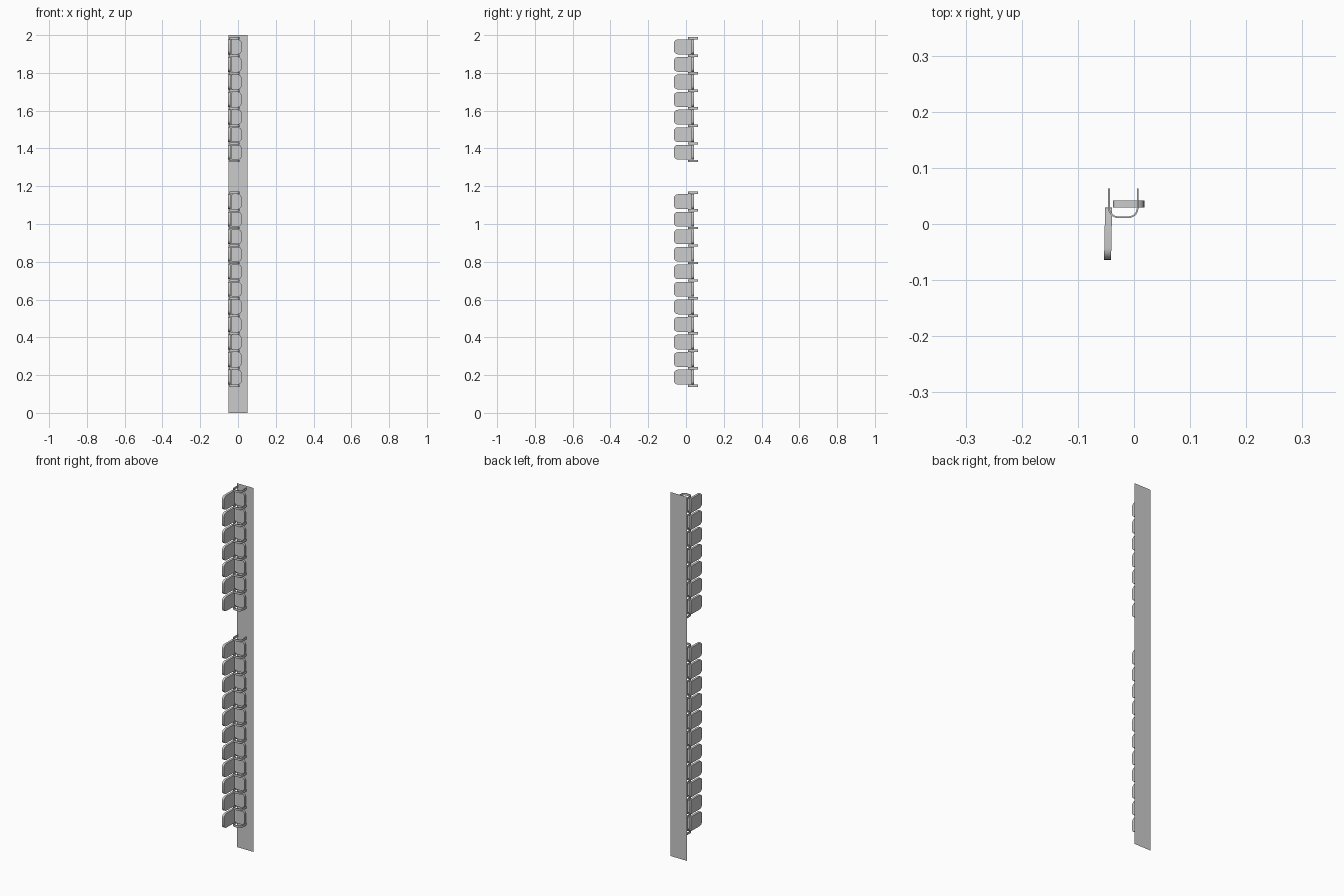
import bpy, bmesh
from math import sin, cos, pi, radians
from mathutils import Vector, Matrix

if "Cube" in bpy.data.objects:
    bpy.data.objects.remove(bpy.data.objects["Cube"])


def arc(cx, cy, r, a0, a1, n=5):
    return [(cx + r * cos(radians(a0 + (a1 - a0) * i / n)),
             cy + r * sin(radians(a0 + (a1 - a0) * i / n))) for i in range(n + 1)]


def extrude_profile(name, pts, to3d, offset):
    """Closed 2D outline -> solid plate, extruded by the offset vector."""
    bm = bmesh.new()
    face = bm.faces.new([bm.verts.new(to3d(u, v)) for u, v in pts])
    res = bmesh.ops.extrude_face_region(bm, geom=[face])
    moved = [g for g in res["geom"] if isinstance(g, bmesh.types.BMVert)]
    bmesh.ops.translate(bm, verts=moved, vec=Vector(offset))
    bmesh.ops.recalc_face_normals(bm, faces=bm.faces)
    me = bpy.data.meshes.new(name)
    bm.to_mesh(me)
    bm.free()
    return me


def place(name, mesh, z):
    ob = bpy.data.objects.new(name, mesh)
    ob.location.z = z
    bpy.context.collection.objects.link(ob)
    return ob


def rounded(u0, u1, h, r0, r1):
    """Upright rounded rectangle with separate radii for the two ends."""
    return (arc(u1 - r1, h - r1, r1, 90, 0) + arc(u1 - r1, -h + r1, r1, 0, -90)
            + arc(u0 + r0, -h + r0, r0, -90, -180) + arc(u0 + r0, h - r0, r0, 180, 90))


H = 0.039
# side finger: sticks out to the front, leaning slightly outward
side_mesh = extrude_profile("side_finger", rounded(-0.029, 0.064, H, 0.003, 0.021),
                            lambda u, v: (-0.0515 - 0.02 * (u + 0.029), -u, v), (0.0125, 0, 0))
# front finger: lies parallel to the back strip
front_mesh = extrude_profile("front_finger", rounded(-0.037, 0.0185, H, 0.007, 0.018),
                             lambda u, v: (u, 0.029, v), (0, 0.0125, 0))
# U-shaped bracket made from a thin bent strip
def u_path(t):
    x0, x1, y0, r = -0.046 + t, 0.008 - t, 0.0105 + t, 0.018 - t
    return ([(x0, 0.0635)] + arc(x0 + r, y0 + r, r, 180, 270)
            + arc(x1 - r, y0 + r, r, 270, 360) + [(x1, 0.0635)])

bracket_mesh = extrude_profile("bracket", u_path(0) + u_path(0.003)[::-1],
                               lambda u, v: (u, v, -0.006), (0, 0, 0.012))

# the two groups: (top bracket height, number of fingers)
PITCH = 0.0929
for top, count in ((1.984, 7), (1.165, 11)):
    for i in range(count + 1):
        place("bracket", bracket_mesh, top - i * PITCH)
        if i < count:
            zc = top - (i + 0.5) * PITCH
            place("side_finger", side_mesh, zc)
            place("front_finger", front_mesh, zc)

# thin back strip
bm = bmesh.new()
bm.faces.new([bm.verts.new((x, 0.064, z)) for x, z in
              ((-0.05, 0), (0.05, 0), (0.05, 2), (-0.05, 2))])
strip = bpy.data.meshes.new("back_strip")
bm.to_mesh(strip)
bm.free()
place("back_strip", strip, 0)

# soften the rounded edges
bpy.ops.object.select_all(action='DESELECT')
seen = set()
for ob in bpy.context.scene.objects:
    if ob.data.name not in seen:
        seen.add(ob.data.name)
        ob.select_set(True)
        bpy.context.view_layer.objects.active = ob
bpy.ops.object.shade_smooth_by_angle(angle=radians(30))
